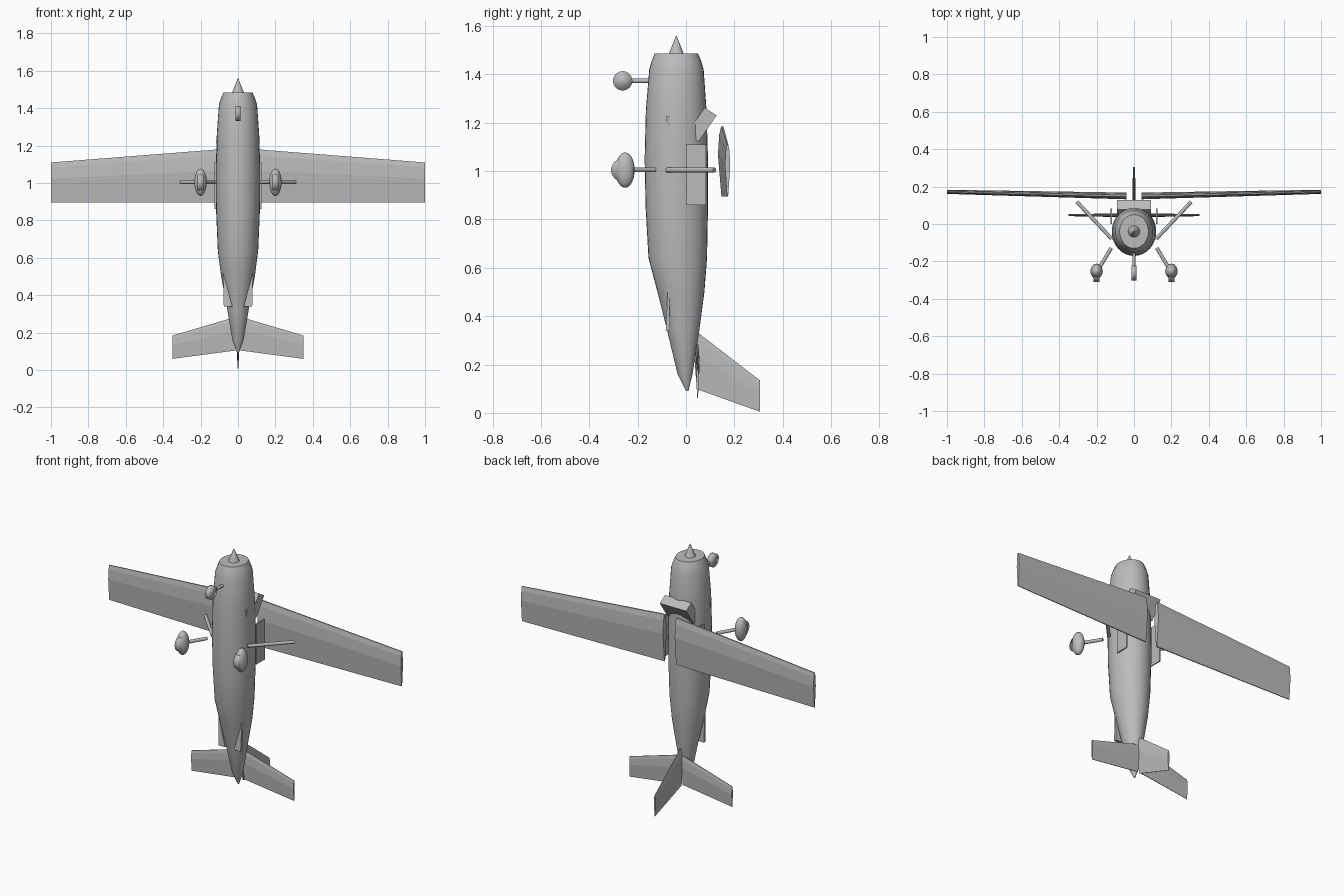
import bpy, bmesh, math
from mathutils import Vector

if "Cube" in bpy.data.objects:
    bpy.data.objects.remove(bpy.data.objects["Cube"], do_unlink=True)

grey = bpy.data.materials.new("light_grey")
grey.use_nodes = True
grey.diffuse_color = (0.5, 0.5, 0.5, 1)
grey.node_tree.nodes["Principled BSDF"].inputs["Base Color"].default_value = (0.5, 0.5, 0.5, 1)


def finish(name, bm, smooth=None, mirror=False):
    """Turn a bmesh into a named, coloured, optionally mirrored object."""
    bmesh.ops.recalc_face_normals(bm, faces=bm.faces)
    mesh = bpy.data.meshes.new(name)
    bm.to_mesh(mesh)
    bm.free()
    mesh.materials.append(grey)
    obj = bpy.data.objects.new(name, mesh)
    bpy.context.collection.objects.link(obj)
    if smooth:
        bpy.ops.object.select_all(action='DESELECT')
        obj.select_set(True)
        bpy.context.view_layer.objects.active = obj
        bpy.ops.object.shade_smooth_by_angle(angle=math.radians(smooth))
    if mirror:
        obj.modifiers.new("Mirror", 'MIRROR').use_mirror_merge = False
    return obj


def loft(name, rings, **kw):
    """Skin a list of equal-length closed rings and cap both ends."""
    bm = bmesh.new()
    rows = [[bm.verts.new(p) for p in ring] for ring in rings]
    n = len(rows[0])
    for a, b in zip(rows, rows[1:]):
        for i in range(n):
            j = (i + 1) % n
            bm.faces.new((a[i], a[j], b[j], b[i]))
    bm.faces.new(rows[0])
    bm.faces.new(rows[-1])
    return finish(name, bm, **kw)


def ellipse(z, y_front, y_back, half_width, n=32):
    yc, ry = (y_front + y_back) / 2, (y_back - y_front) / 2
    turns = [2 * math.pi * i / n for i in range(n)]
    return [(half_width * math.cos(t), yc + ry * math.sin(t), z) for t in turns]


def rod(name, start, end, r1, r2=None, smooth=40, sides=16, **kw):
    """Cylinder or cone between two points."""
    a, b = Vector(start), Vector(end)
    bm = bmesh.new()
    bmesh.ops.create_cone(bm, cap_ends=True, segments=sides, radius1=r1,
                          radius2=r1 if r2 is None else r2, depth=(b - a).length)
    turn = Vector((0, 0, 1)).rotation_difference(b - a).to_matrix()
    for v in bm.verts:
        v.co = turn @ v.co + (a + b) / 2
    return finish(name, bm, smooth=smooth, **kw)


def prism(name, outline, x0, x1, **kw):
    """Extrude a (y, z) outline along x."""
    return loft(name, [[(x, y, z) for y, z in outline] for x in (x0, x1)], **kw)


def section(place, lead, trail, centre, half):
    """Faceted aerofoil ring: leading edge at lead, blunt trailing edge."""
    stations = ((0, 0.25), (0.12, 0.7), (0.4, 1), (1, 0.2))
    upper = [(lead + (trail - lead) * f, centre + half * h) for f, h in stations]
    lower = [(lead + (trail - lead) * f, centre - half * h) for f, h in reversed(stations)]
    return [place(z, d) for z, d in upper + lower]


# Fuselage, nose at the top
loft("fuselage", [ellipse(*r) for r in (
    (0.09, 0.0, 0.01, 0.004),
    (0.16, -0.035, 0.027, 0.03),
    (0.34, -0.078, 0.055, 0.06),
    (0.50, -0.118, 0.076, 0.09),
    (0.64, -0.155, 0.087, 0.108),
    (0.85, -0.167, 0.091, 0.117),
    (1.05, -0.171, 0.091, 0.119),
    (1.25, -0.166, 0.085, 0.114),
    (1.42, -0.152, 0.073, 0.102),
    (1.455, -0.142, 0.063, 0.090),
    (1.485, -0.130, 0.050, 0.077))], smooth=35)
rod("spinner", (0, -0.04, 1.48), (0, -0.04, 1.56), 0.033, 0.001, sides=24)

# Wings with a gap at the centre line
loft("wing", [
    section(lambda z, y: (0.04, y, z), 1.185, 0.895, 0.150, 0.018),
    section(lambda z, y: (1.0, y, z), 1.11, 0.895, 0.172, 0.011)], mirror=True)

# Tail surfaces
loft("tailplane", [
    section(lambda z, y: (0.01, y, z), 0.285, 0.105, 0.046, 0.010),
    section(lambda z, y: (0.35, y, z), 0.185, 0.06, 0.048, 0.006)], mirror=True)
loft("tail_fin", [
    section(lambda z, x: (x, 0.045, z), 0.335, 0.098, 0, 0.009),
    section(lambda z, x: (x, 0.305, z), 0.135, 0.005, 0, 0.006)])

# Sloping windscreen block and side window panels
prism("windscreen", [(0.077, 1.262), (0.127, 1.23), (0.052, 1.122), (0.002, 1.154)], -0.09, 0.09)
prism("side_window", [(0.0, 0.86), (0.083, 0.86), (0.083, 1.11), (0.0, 1.11)],
      0.118, 0.125, mirror=True)

# Wing struts
rod("wing_strut", (0.12, -0.078, 1.004), (0.305, 0.118, 1.004), 0.01, mirror=True)

# Main gear: leg, streamlined fairing and wheel
rod("main_gear_leg", (0.122, -0.128, 1.005), (0.18, -0.225, 1.005), 0.01, mirror=True)
fairing = bmesh.new()
bmesh.ops.create_uvsphere(fairing, u_segments=24, v_segments=14, radius=1)
for v in fairing.verts:
    v.co = Vector((0.2 + 0.033 * v.co.x, -0.252 + 0.04 * v.co.y, 1.004 + 0.073 * v.co.z))
finish("wheel_fairing", fairing, smooth=60, mirror=True)
rod("main_wheel", (0.184, -0.262, 1.004), (0.216, -0.262, 1.004), 0.048,
    smooth=180, sides=24, mirror=True)

# Nose gear
rod("nose_gear_leg", (0, -0.14, 1.373), (0, -0.25, 1.373), 0.009)
rod("nose_wheel", (-0.013, -0.262, 1.373), (0.013, -0.262, 1.373), 0.04, smooth=180, sides=24)

# Ventral strakes and small cowl vents
loft("ventral_strake", [
    [(0.03, -0.084, 0.34), (0.076, -0.084, 0.34), (0.08, -0.075, 0.52)],
    [(0.03, -0.066, 0.34), (0.076, -0.066, 0.34), (0.08, -0.070, 0.52)]], mirror=True)
loft("cowl_vent", [
    [(0.09, -0.082, 1.225), (0.118, -0.082, 1.225), (0.108, -0.072, 1.145)],
    [(0.09, -0.068, 1.225), (0.118, -0.068, 1.225), (0.108, -0.068, 1.145)]], mirror=True)
